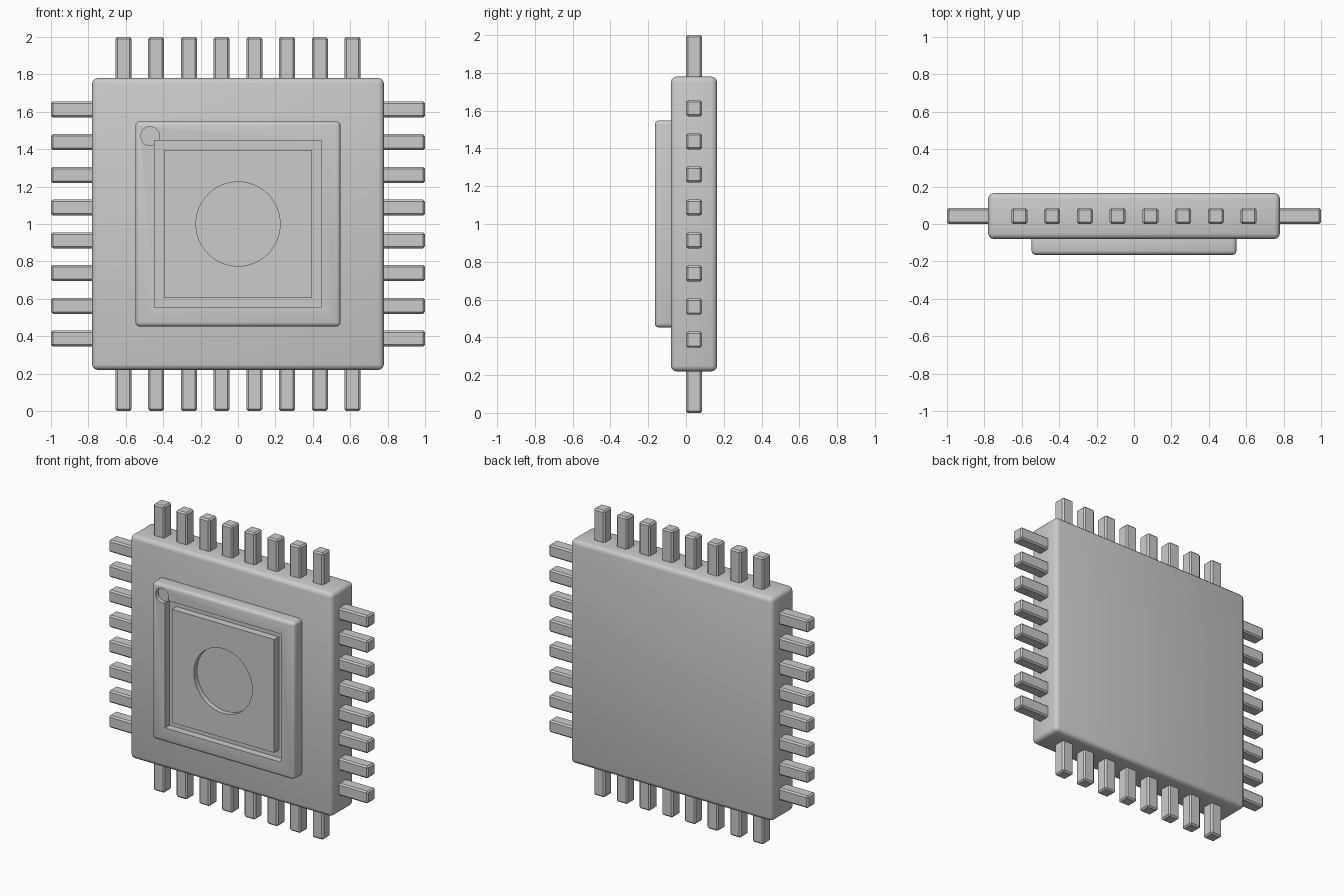
import bpy, math

if "Cube" in bpy.data.objects:
    bpy.data.objects.remove(bpy.data.objects["Cube"])

def box(name, x0, x1, y0, y1, z0, z1, bevel=0.0, segs=3):
    bpy.ops.mesh.primitive_cube_add(size=1, location=((x0+x1)/2, (y0+y1)/2, (z0+z1)/2))
    ob = bpy.context.object
    ob.name = name
    ob.scale = (x1-x0, y1-y0, z1-z0)
    bpy.ops.object.transform_apply(location=False, rotation=False, scale=True)
    if bevel:
        m = ob.modifiers.new("Bevel", 'BEVEL')
        m.width, m.segments = bevel, segs
        bpy.ops.object.modifier_apply(modifier=m.name)
    return ob

def disc(name, x, z, r, y0, y1):
    bpy.ops.mesh.primitive_cylinder_add(vertices=64, radius=r, depth=y1-y0,
        location=(x, (y0+y1)/2, z), rotation=(math.pi/2, 0, 0))
    bpy.context.object.name = name
    return bpy.context.object

def cut(ob, cutter):
    m = ob.modifiers.new("Cut", 'BOOLEAN')
    m.operation, m.solver, m.object = 'DIFFERENCE', 'EXACT', cutter
    bpy.context.view_layer.objects.active = ob
    bpy.ops.object.modifier_apply(modifier=m.name)
    bpy.data.objects.remove(cutter)

def smooth(ob):
    bpy.ops.object.select_all(action='DESELECT')
    ob.select_set(True)
    bpy.context.view_layer.objects.active = ob
    bpy.ops.object.shade_smooth_by_angle(angle=math.radians(35))

# Thick square body
body = box("chip_body", -0.78, 0.78, -0.08, 0.165, 0.22, 1.78, 0.03)
smooth(body)

# Raised lid with a square pocket and a corner marker dimple
lid = box("lid_frame", -0.548, 0.548, -0.165, -0.05, 0.452, 1.548, 0.022)
cut(lid, box("pocket_cutter", -0.447, 0.447, -0.3, -0.115, 0.553, 1.447))
cut(lid, disc("dimple_cutter", -0.47, 1.47, 0.05, -0.3, -0.135))
smooth(lid)

# Inner panel, leaving a groove around it, with a round central recess
panel = box("inner_panel", -0.395, 0.395, -0.165, -0.1, 0.605, 1.395)
cut(panel, disc("recess_cutter", 0, 1, 0.225, -0.3, -0.13))
smooth(panel)

# Eight pins on each of the four sides
h, y0, y1 = 0.0425, 0.0, 0.085
for i in range(8):
    t = (i - 3.5) * 0.175
    for s, side in ((1, "right"), (-1, "left")):
        a, b = sorted((s*0.74, s*1.0))
        box(f"pin_{side}_{i+1}", a, b, y0, y1, 1+t-h, 1+t+h, 0.01, 1)
    for s, side in ((1, "top"), (-1, "bottom")):
        a, b = sorted((s*0.74, s*1.0))
        box(f"pin_{side}_{i+1}", t-h, t+h, y0, y1, 1+a, 1+b, 0.01, 1)
